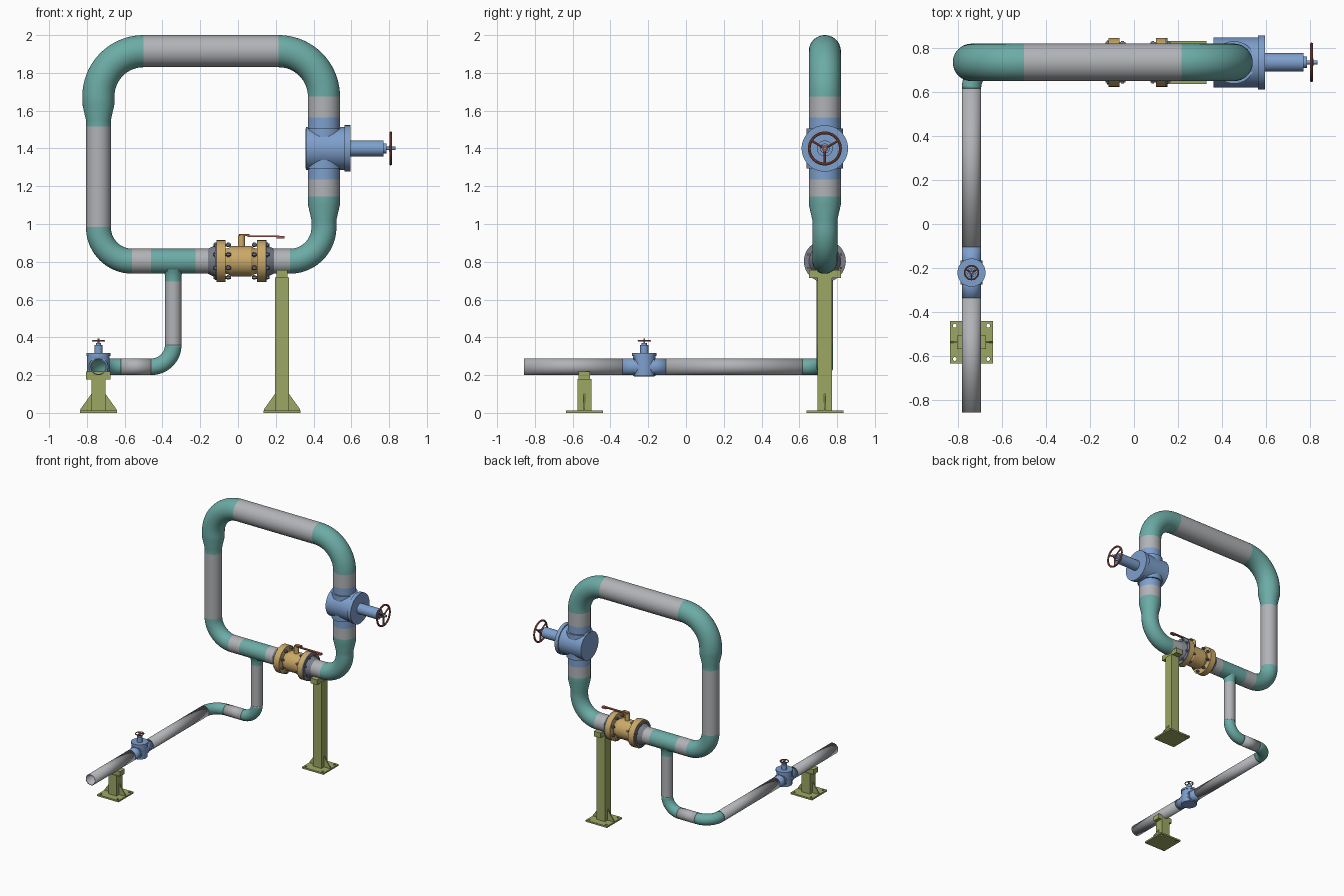
import bpy, bmesh, math
from mathutils import Vector, Matrix

if "Cube" in bpy.data.objects:
    bpy.data.objects.remove(bpy.data.objects["Cube"])

def material(name, rgb):
    m = bpy.data.materials.new(name)
    m.diffuse_color = (*rgb, 1)
    m.use_nodes = True
    m.node_tree.nodes["Principled BSDF"].inputs["Base Color"].default_value = m.diffuse_color
    return m

TEAL = material("teal_fittings", (0.15, 0.41, 0.38))
GREY = material("grey_pipe", (0.44, 0.45, 0.47))
DARK = material("dark_steel", (0.20, 0.21, 0.25))
BLUE = material("blue_valve", (0.21, 0.35, 0.61))
BRASS = material("brass_valve", (0.60, 0.40, 0.14))
OLIVE = material("olive_support", (0.34, 0.39, 0.13))
RUST = material("rust_handle", (0.38, 0.11, 0.08))
Z = Vector((0, 0, 1))

def finish(name, bm, mat, wall=0):
    bmesh.ops.recalc_face_normals(bm, faces=bm.faces)
    me = bpy.data.meshes.new(name)
    bm.to_mesh(me)
    bm.free()
    me.materials.append(mat)
    me.shade_smooth()
    me.set_sharp_from_angle(angle=math.radians(30))
    ob = bpy.data.objects.new(name, me)
    bpy.context.collection.objects.link(ob)
    if wall:
        s = ob.modifiers.new("wall", 'SOLIDIFY')
        s.thickness, s.offset = wall, -1
    return ob

def skin(bm, rings, cap=True, loop=False):
    n = len(rings[0])
    pairs = list(zip(rings, rings[1:])) + ([(rings[-1], rings[0])] if loop else [])
    for a, b in pairs:
        for i in range(n):
            j = (i + 1) % n
            bm.faces.new((a[i], a[j], b[j], b[i]))
    if cap and not loop:
        bm.faces.new(rings[0])
        bm.faces.new(rings[-1])

def ring(bm, centre, u, v, r, n):
    return [bm.verts.new(centre + r * (u * math.cos(a) + v * math.sin(a)))
            for a in (2 * math.pi * i / n for i in range(n))]

def turned(name, origin, axis, profile, mat, n=40, wall=0):
    """Round part: profile of (distance along axis, radius)."""
    bm = bmesh.new()
    q = Z.rotation_difference(Vector(axis))
    u, v, w = (q @ Vector(d) for d in ((1, 0, 0), (0, 1, 0), (0, 0, 1)))
    skin(bm, [ring(bm, Vector(origin) + w * t, u, v, r, n) for t, r in profile], not wall)
    return finish(name, bm, mat, wall)

def pipe(name, a, b, r, mat=GREY, wall=0):
    d = Vector(b) - Vector(a)
    return turned(name, a, d.normalized(), [(0, r), (d.length, r)], mat, wall=wall)

def elbow(name, start, corner, end, r, wall=0, steps=18, n=40):
    start, corner, end = map(Vector, (start, corner, end))
    c = start + end - corner
    e, f = start - c, end - c
    side = e.cross(f).normalized()
    bm = bmesh.new()
    rings = []
    for i in range(steps + 1):
        a = math.pi / 2 * i / steps
        out = e * math.cos(a) + f * math.sin(a)
        rings.append(ring(bm, c + out, out.normalized(), side, r, n))
    skin(bm, rings, not wall)
    return finish(name, bm, TEAL, wall)

def box(name, centre, size, mat):
    bm = bmesh.new()
    bmesh.ops.create_cube(bm, size=1, matrix=Matrix.Translation(centre) @ Matrix.Diagonal((*size, 1)))
    return finish(name, bm, mat)

def handwheel(name, centre, axis, R, r):
    centre, axis = Vector(centre), Vector(axis)
    # one spoke points down (or backward for a level wheel)
    down = Vector((0, 0, -1)) if abs(axis.z) < .5 else Vector((0, -1, 0))
    side = axis.cross(down)
    bm = bmesh.new()
    rings = []
    for i in range(40):
        a = 2 * math.pi * i / 40
        d = down * math.cos(a) + side * math.sin(a)
        rings.append(ring(bm, centre + d * (R - r), d, axis, r, 10))
    skin(bm, rings, loop=True)
    finish(name + "_rim", bm, RUST)
    for k in range(3):
        a = 2 * math.pi * k / 3
        d = down * math.cos(a) + side * math.sin(a)
        turned(f"{name}_spoke_{k}", centre, d, [(0, r * .8), (R - r, r * .8)], RUST, 10)
    turned(name + "_hub", centre - axis * r, axis, [(0, r * 2.2), (2 * r, r * 2.2)], RUST, 20)

def bored(ob, a, b, r):
    """Cut a round passage through a part."""
    cutter = pipe("bore_cutter", a, b, r, BLUE)
    cutter.hide_render = True
    m = ob.modifiers.new("bore", 'BOOLEAN')
    m.operation, m.object, m.solver = 'DIFFERENCE', cutter, 'EXACT'
    bpy.context.view_layer.update()
    me = bpy.data.meshes.new_from_object(ob.evaluated_get(bpy.context.evaluated_depsgraph_get()))
    ob.modifiers.clear()
    ob.data = me
    bpy.data.objects.remove(cutter)

def gate_valve(name, c, flow, stem, r, s, half, tops, wheel_at, wheel_r, wall=0):
    """Gate valve; s scales the body, tops are the ends of the stem steps."""
    c, flow, stem = Vector(c), Vector(flow), Vector(stem)
    k = .105 * s
    turned(name + "_run", c, flow, [(-half, r), (-k, r), (-k, .097 * s), (k, .097 * s), (k, r), (half, r)],
           BLUE, wall=wall)
    body = turned(name + "_bonnet", c, stem, [(-.094 * s, .114 * s), (.11 * s, .114 * s), (.11 * s, .123 * s),
                  (.14 * s, .123 * s)], BLUE, 48)
    if wall:
        bored(body, c - flow * half, c + flow * half, r - wall)
    a, b, e = tops
    turned(name + "_stem", c, stem, [(.13 * s, .042 * s), (a, .042 * s), (a, .026 * s), (b, .026 * s),
           (b, .009 * s), (e, .009 * s)], BLUE, 24)
    handwheel(name + "_handwheel", c + stem * wheel_at, stem, wheel_r, .0075 * s)

# ---- upright loop of large and medium pipe ----
Y, XL, XR, ZT, ZB = .735, -.739, .455, 1.915, .803
R, M, S = .085, .066, .044
P = lambda x, z: (x, Y, z)
pipe("top_pipe", P(-.5, ZT), P(.215, ZT), R)
elbow("top_left_elbow", P(-.5, ZT), P(XL, ZT), P(XL, 1.676), R)
elbow("top_right_elbow", P(.215, ZT), P(XR, ZT), P(XR, 1.675), R)
turned("left_reducer", P(XL, 1.515), Z, [(0, M), (.035, M), (.12, R), (.161, R)], TEAL)
pipe("left_pipe", P(XL, .983), P(XL, 1.515), M)
elbow("bottom_left_elbow", P(XL, .983), P(XL, ZB), P(-.56, ZB), M)
pipe("bottom_left_pipe", P(-.56, ZB), P(-.46, ZB), M)
pipe("tee_run", P(-.46, ZB), P(-.225, ZB), M, TEAL)
pipe("valve_left_pipe", P(-.225, ZB), P(-.16, ZB), M)
pipe("valve_right_pipe", P(.19, ZB), P(.275, ZB), M)
elbow("bottom_right_elbow", P(.275, ZB), P(XR, ZB), P(XR, .983), M)
turned("right_reducer", P(XR, .983), Z, [(0, M), (.037, M), (.122, R), (.162, R)], TEAL)
pipe("right_lower_pipe", P(XR, 1.145), P(XR, 1.235), R)
pipe("right_upper_pipe", P(XR, 1.565), P(XR, 1.675), R)
gate_valve("large_valve", P(XR, 1.4), Z, (1, 0, 0), R, 1, .167, (.315, .331, .38), .353, .09)

# ---- flanged lever valve ----
turned("lever_valve_body", P(0, ZB), (1, 0, 0),
       [(-.115, .111), (-.065, .111), (-.065, .066), (-.05, .07), (-.035, .08), (.07, .08), (.085, .07),
        (.1, .066), (.1, .111), (.142, .111)], BRASS)
turned("left_neck_flange", P(0, ZB), (1, 0, 0), [(-.16, M), (-.123, .084), (-.123, .1), (-.114, .1)], DARK)
turned("right_neck_flange", P(0, ZB), (1, 0, 0), [(.141, .111), (.152, .111), (.152, .084), (.19, M)], DARK)
for side, x0 in (("left", -.13), ("right", .074)):
    for k in range(8):
        a = math.pi / 8 + k * math.pi / 4
        turned(f"{side}_flange_bolt_{k}", (x0, Y + .093 * math.cos(a), ZB + .093 * math.sin(a)), (1, 0, 0),
               [(0, .007), (.006, .007), (.006, .012), (.018, .012), (.018, .007), (.072, .007),
                (.072, .012), (.084, .012), (.084, .007), (.092, .007)], DARK, 6)
turned("lever_stem", P(.018, .87), Z, [(0, .019), (.07, .019), (.07, .012), (.078, .012)], BRASS, 24)
box("lever_root", P(.035, .942), (.05, .03, .012), RUST)
box("lever_arm", P(.135, .934), (.17, .018, .008), RUST)
box("lever_grip", P(.225, .93), (.04, .024, .014), RUST)

# ---- small branch line, open at its front end ----
W, XB, ZS = .006, -.343, .244
turned("tee_branch", P(XB, .695), Z, [(0, S), (.035, S), (.05, .05), (.065, .055)], TEAL)
pipe("branch_pipe", P(XB, .36), P(XB, .695), S)
elbow("branch_elbow", P(XB, .36), P(XB, ZS), P(-.46, ZS), S, W)
pipe("cross_pipe", P(-.62, ZS), P(-.46, ZS), S, wall=W)
elbow("corner_elbow", P(-.62, ZS), P(XL, ZS), (XL, .616, ZS), S, W)
pipe("back_outlet_pipe", (XL, -.105, ZS), (XL, .616, ZS), S, wall=W)
pipe("front_outlet_pipe", (XL, -.858, ZS), (XL, -.337, ZS), S, wall=W)
gate_valve("small_valve", (XL, -.221, ZS), (0, 1, 0), Z, S, .52, .116, (.116, .126, .15), .137, .035, W)

# ---- pipe supports ----
def base_plate(name, x, y):
    cu = bpy.data.curves.new(name, 'CURVE')
    cu.dimensions, cu.fill_mode, cu.extrude = '2D', 'BOTH', .0065
    h, d, r = .0975, .076, .009
    loops = [[(-h, -h), (h, -h), (h, h), (-h, h)]]
    for sx in (-d, d):
        for sy in (-d, d):
            loops.append([(sx + r * math.cos(i * math.pi / 6), sy + r * math.sin(i * math.pi / 6))
                          for i in range(12)])
    for pts in loops:
        sp = cu.splines.new('POLY')
        sp.points.add(len(pts) - 1)
        sp.use_cyclic_u = True
        for p, (px, py) in zip(sp.points, pts):
            p.co = (px, py, 0, 1)
    tmp = bpy.data.objects.new(name + "_outline", cu)
    bpy.context.collection.objects.link(tmp)
    bpy.context.view_layer.update()
    me = bpy.data.meshes.new_from_object(tmp.evaluated_get(bpy.context.evaluated_depsgraph_get()))
    bpy.data.objects.remove(tmp)
    bm = bmesh.new()
    bm.from_mesh(me)
    bmesh.ops.remove_doubles(bm, verts=bm.verts, dist=1e-5)
    bmesh.ops.translate(bm, verts=bm.verts, vec=(x, y, .0065))
    for f in bm.faces:
        f.material_index = 0
    finish(name, bm, OLIVE)

def support(name, x, y, top, saddle):
    base_plate(name + "_base", x, y)
    box(name + "_post", (x, y, (top + .01) / 2), (.075, .075, top - .01), OLIVE)
    box(name + "_saddle", (x, y, top + .018), saddle, OLIVE)
    for s in (-1, 1):
        bm = bmesh.new()
        sides = [[bm.verts.new((x + s * a, y + t, b)) for a, b in
                  ((.035, .012), (.095, .012), (.095, .02), (.0375, .1), (.035, .1))] for t in (-.004, .004)]
        skin(bm, sides)
        finish(f"{name}_gusset_{'left' if s < 0 else 'right'}", bm, OLIVE)

support("tall_support", .233, Y, .718, (.06, .17, .042))
support("short_support", XL, -.538, .18, (.13, .06, .04))
